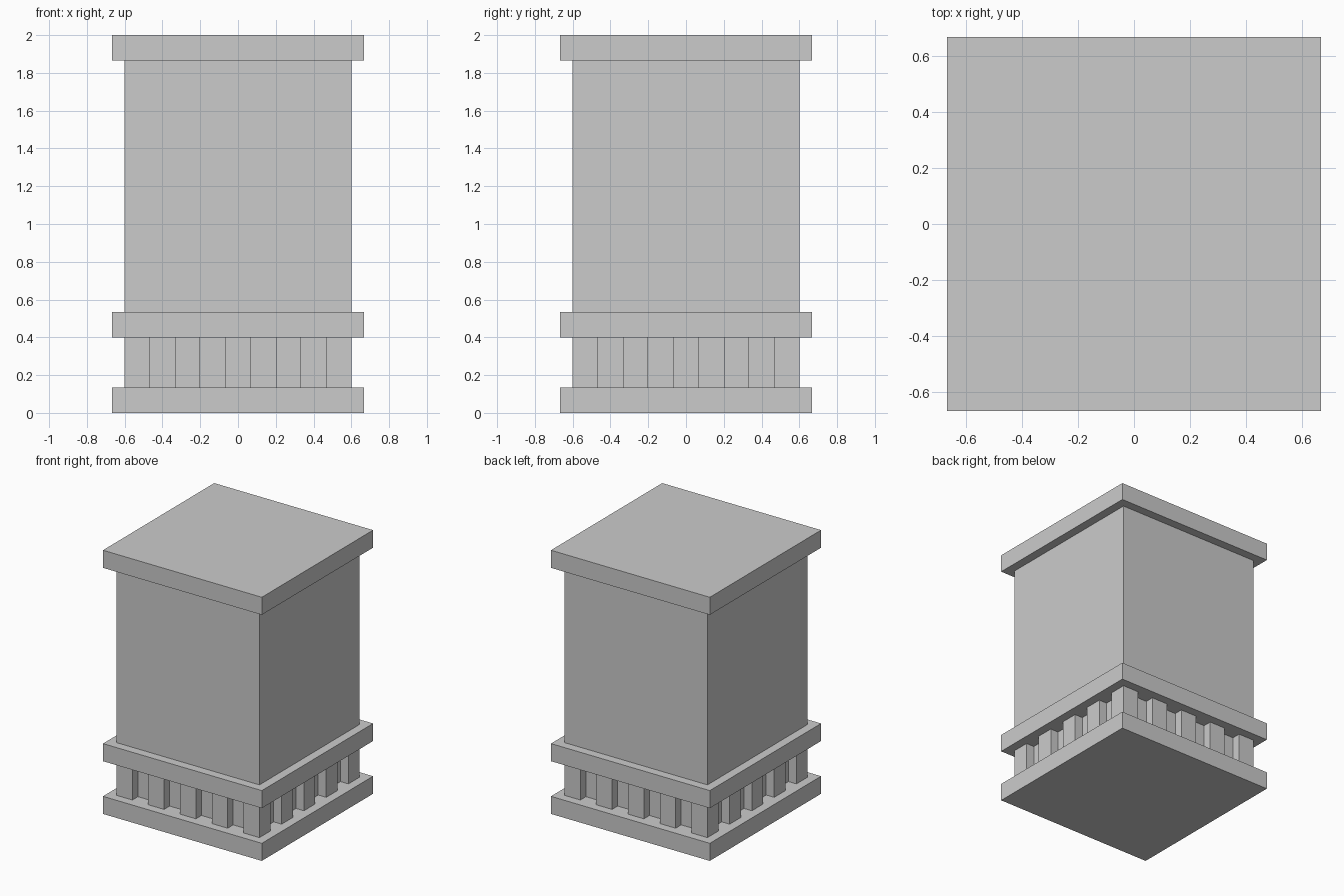
import bpy
import bmesh
from mathutils import Matrix, Vector

if "Cube" in bpy.data.objects:
    bpy.data.objects.remove(bpy.data.objects["Cube"])

U = 2 / 15            # module: slab thickness, post width and gap width
BODY = 4.5 * U        # half width of the shaft and post faces
SLAB = 5 * U          # half width of the slabs
CORE = 4 * U          # half width of the recessed wall between posts


def prism(name, outline, z0, z1):
    """Extrude a closed xy outline from z0 to z1."""
    bm = bmesh.new()
    face = bm.faces.new([bm.verts.new((x, y, z0)) for x, y in outline])
    ext = bmesh.ops.extrude_face_region(bm, geom=[face], use_keep_orig=True)
    top = [g for g in ext["geom"] if isinstance(g, bmesh.types.BMVert)]
    bmesh.ops.translate(bm, verts=top, vec=(0, 0, z1 - z0))
    bmesh.ops.recalc_face_normals(bm, faces=bm.faces)
    mesh = bpy.data.meshes.new(name)
    bm.to_mesh(mesh)
    bm.free()
    obj = bpy.data.objects.new(name, mesh)
    bpy.context.collection.objects.link(obj)
    return obj


def square(h):
    return [(-h, -h), (h, -h), (h, h), (-h, h)]


# Front edge of the post band: a corner, then four recessed gaps
side = [Vector((-BODY, -BODY))]
for i in range(4):
    a = -BODY + (2 * i + 1) * U
    side += [Vector(p) for p in
             ((a, -BODY), (a, -CORE), (a + U, -CORE), (a + U, -BODY))]

# Repeat that edge around all four sides
band = []
for k in range(4):
    rot = Matrix(((0, -1), (1, 0))) if k else Matrix.Identity(2)
    side = [rot @ p for p in side]
    band += [tuple(p) for p in side]

# Parts from the ground up
prism("base_slab", square(SLAB), 0, U)
prism("post_band", band, U, 3 * U)
prism("middle_slab", square(SLAB), 3 * U, 4 * U)
prism("shaft", square(BODY), 4 * U, 14 * U)
prism("cap_slab", square(SLAB), 14 * U, 15 * U)
